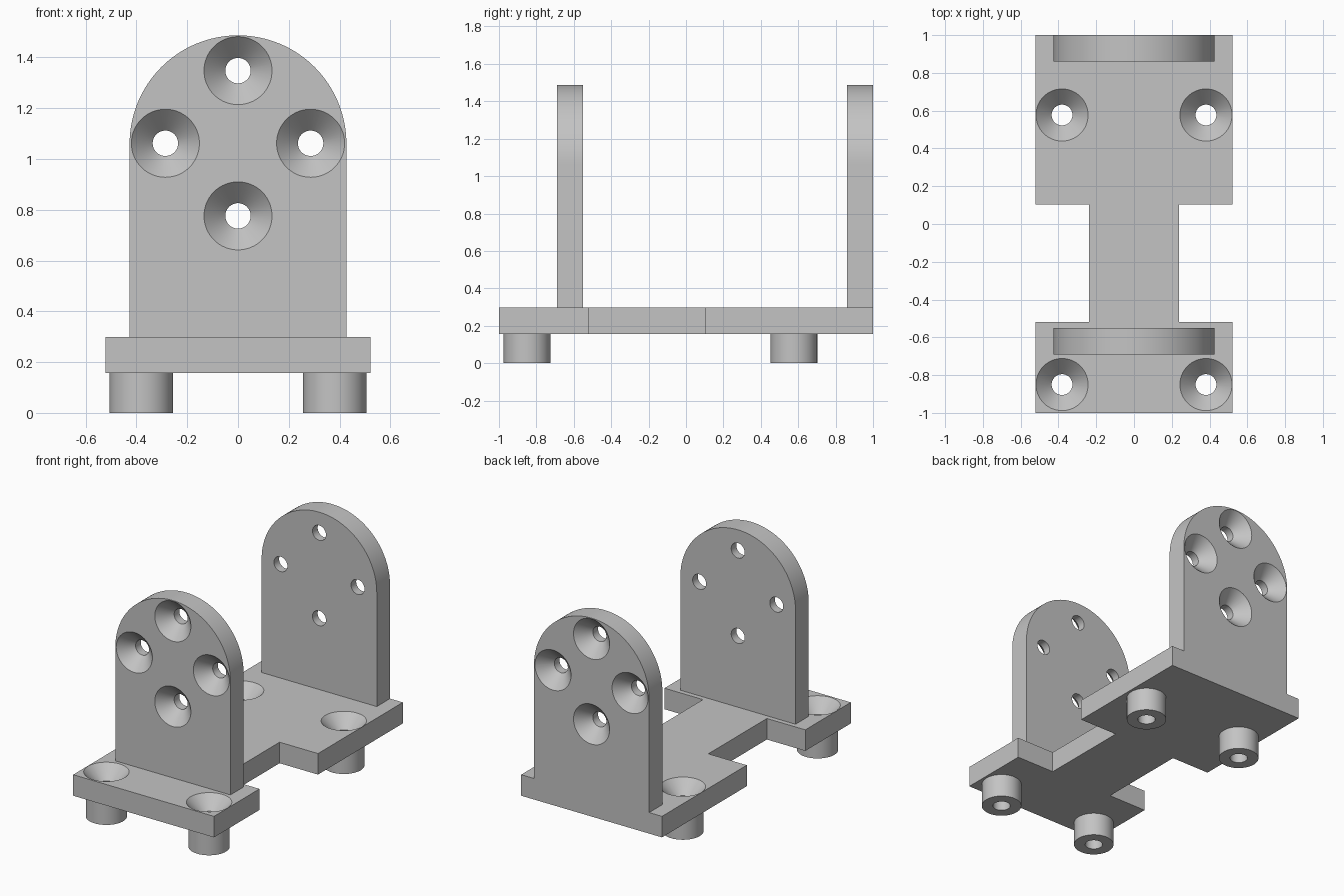
import bpy, bmesh, math
from mathutils import Matrix, Vector

if "Cube" in bpy.data.objects:
    bpy.data.objects.remove(bpy.data.objects["Cube"])

SEG = 64
PLATE_LOW, PLATE_TOP, WALL_TOP = 0.157, 0.298, 1.487
WALL_HALF, WALL_THICK = 0.427, 0.14
ARC_Z = WALL_TOP - WALL_HALF

grey = bpy.data.materials.new("plain grey")
grey.use_nodes = True
grey.diffuse_color = (0.55, 0.55, 0.55, 1)
grey.node_tree.nodes["Principled BSDF"].inputs["Base Color"].default_value = (0.55, 0.55, 0.55, 1)


def finish(name, bm):
    bmesh.ops.recalc_face_normals(bm, faces=bm.faces)
    mesh = bpy.data.meshes.new(name)
    bm.to_mesh(mesh)
    bm.free()
    mesh.materials.append(grey)
    obj = bpy.data.objects.new(name, mesh)
    bpy.context.collection.objects.link(obj)
    return obj


def prism(name, points, offset):
    """Extrude a closed outline along an offset vector."""
    bm = bmesh.new()
    face = bm.faces.new([bm.verts.new(p) for p in points])
    new = bmesh.ops.extrude_face_region(bm, geom=[face])["geom"]
    bmesh.ops.translate(bm, vec=offset, verts=[v for v in new if isinstance(v, bmesh.types.BMVert)])
    return finish(name, bm)


def lathe(name, profile, matrix, closed=False):
    """Revolve (radius, height) points about local z."""
    bm = bmesh.new()
    verts = [bm.verts.new((r, 0, z)) for r, z in profile]
    edges = [bm.edges.new(pair) for pair in zip(verts, verts[1:])]
    if closed:
        edges.append(bm.edges.new((verts[-1], verts[0])))
    bmesh.ops.spin(bm, geom=verts + edges, cent=(0, 0, 0), axis=(0, 0, 1),
                   angle=math.tau, steps=SEG, use_duplicate=False)
    bmesh.ops.remove_doubles(bm, verts=bm.verts, dist=1e-5)
    bmesh.ops.transform(bm, matrix=matrix, verts=bm.verts)
    return finish(name, bm)


def select(obj):
    bpy.ops.object.select_all(action='DESELECT')
    obj.select_set(True)
    bpy.context.view_layer.objects.active = obj


def countersink(obj, places, turn, rim, bore, depth):
    """Cut countersunk through holes, wide end along the turned z axis."""
    profile = [(0, -0.2), (bore, -0.2), (bore, -depth), (rim, 0), (rim, 0.02), (0, 0.02)]
    for place in places:
        cutter = lathe("hole_cutter", profile, Matrix.Translation(place) @ turn)
        cutter.hide_render = True
        mod = obj.modifiers.new("hole", 'BOOLEAN')
        mod.operation, mod.solver, mod.object = 'DIFFERENCE', 'EXACT', cutter
        select(obj)
        bpy.ops.object.modifier_apply(modifier=mod.name)
        bpy.data.objects.remove(cutter)


def smooth(obj):
    select(obj)
    bpy.ops.object.shade_smooth_by_angle(angle=math.radians(25))


# Base plate with a narrow neck
half = [(0.522, -1), (0.522, -0.518), (0.237, -0.518), (0.237, 0.102), (0.522, 0.102), (0.522, 1)]
outline = half + [(-x, y) for x, y in reversed(half)]
plate = prism("base_plate", [(x, y, PLATE_LOW) for x, y in outline],
              Vector((0, 0, PLATE_TOP - PLATE_LOW)))
feet = [(x, y) for x in (-0.381, 0.381) for y in (-0.85, 0.577)]
countersink(plate, [(x, y, PLATE_TOP) for x, y in feet], Matrix.Identity(4), 0.138, 0.055, 0.086)
smooth(plate)

# Tubular feet under the plate holes
for x, y in feet:
    name = ("front" if y < 0 else "back") + ("_left" if x > 0 else "_right") + "_foot"
    tube = [(0.055, 0), (0.125, 0), (0.125, PLATE_LOW), (0.055, PLATE_LOW)]
    smooth(lathe(name, tube, Matrix.Translation((x, y, 0)), closed=True))

# Round-topped upright walls, countersunk from the outer side
for name, outer, side in (("front_wall", -0.69, -1), ("back_wall", 1.0, 1)):
    arc = [math.pi * i / SEG for i in range(SEG + 1)]
    points = [(-WALL_HALF, outer, PLATE_TOP), (WALL_HALF, outer, PLATE_TOP)]
    points += [(WALL_HALF * math.cos(a), outer, ARC_Z + WALL_HALF * math.sin(a)) for a in arc]
    wall = prism(name, points, Vector((0, -side * WALL_THICK, 0)))
    ring = [math.tau * i / 4 for i in range(4)]
    places = [(0.286 * math.cos(a), outer, 1.062 + 0.286 * math.sin(a)) for a in ring]
    countersink(wall, places, Matrix.Rotation(-side * math.pi / 2, 4, 'X'), 0.134, 0.05, 0.085)
    smooth(wall)
